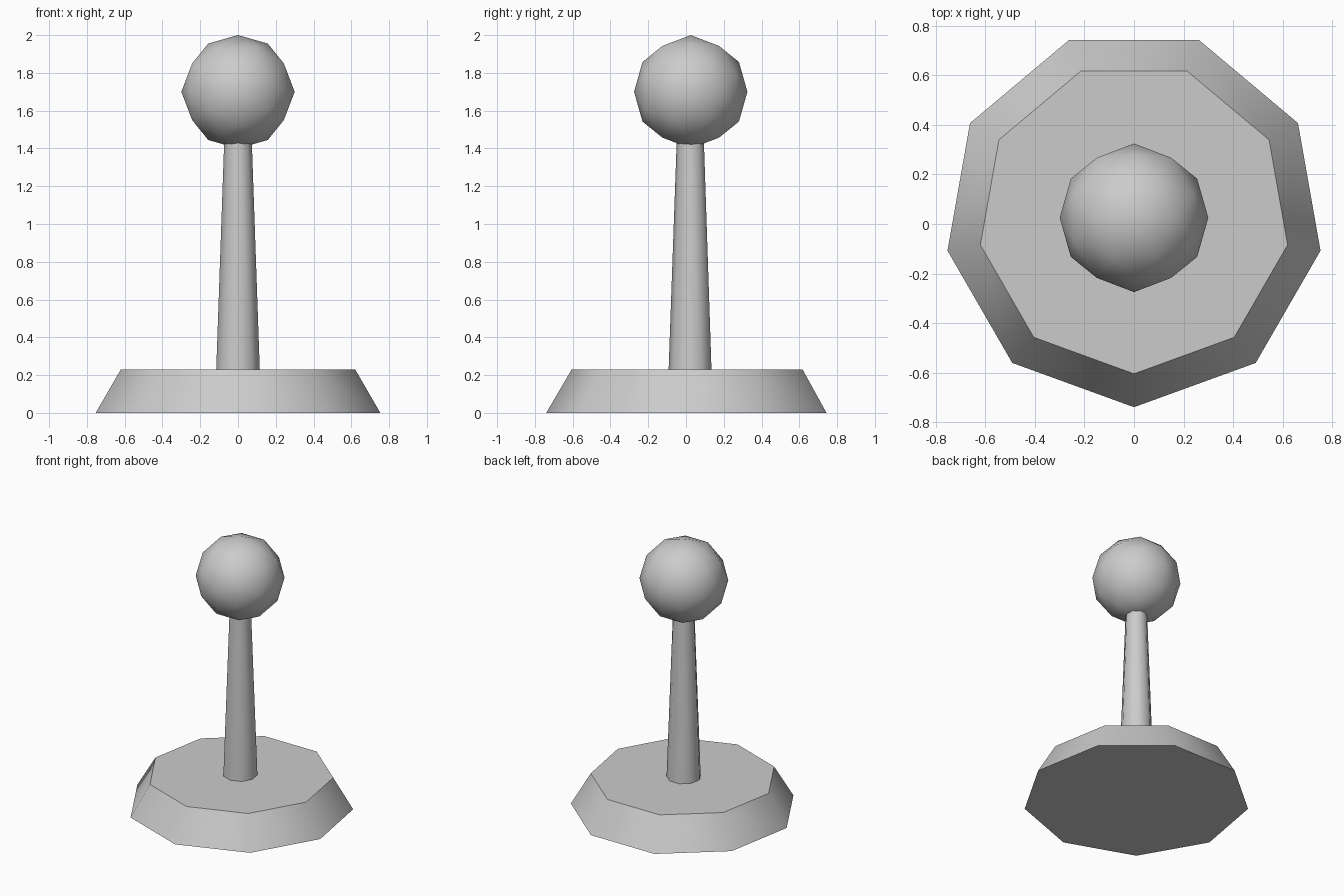
import bpy, bmesh, math
from mathutils import Vector

if "Cube" in bpy.data.objects:
    bpy.data.objects.remove(bpy.data.objects["Cube"])

CENTRE_Y = 0.025


def smooth(obj):
    bpy.ops.object.select_all(action='DESELECT')
    obj.select_set(True)
    bpy.context.view_layer.objects.active = obj
    bpy.ops.object.shade_smooth_by_angle(angle=math.radians(50))


def tapered(name, r_low, r_high, z_low, z_high):
    # Nine-sided frustum with one corner pointing to the front
    bpy.ops.mesh.primitive_cone_add(
        vertices=9, radius1=r_low, radius2=r_high, depth=z_high - z_low,
        location=(0, CENTRE_Y, (z_low + z_high) / 2), rotation=(0, 0, math.pi))
    obj = bpy.context.object
    obj.name = name
    smooth(obj)


def ball(name, radius, z):
    # Icosahedron aligned to the axes, subdivided once and pushed to a sphere
    phi = (1 + math.sqrt(5)) / 2
    bm = bmesh.new()
    for a in (-phi, phi):
        for b in (-1, 1):
            for co in ((a, b, 0), (0, a, b), (b, 0, a)):
                bm.verts.new(co)
    bmesh.ops.convex_hull(bm, input=bm.verts[:])
    bmesh.ops.subdivide_edges(bm, edges=bm.edges[:], cuts=1, use_grid_fill=True)
    for v in bm.verts:
        v.co = v.co.normalized() * radius
    bmesh.ops.recalc_face_normals(bm, faces=bm.faces[:])
    mesh = bpy.data.meshes.new(name)
    bm.to_mesh(mesh)
    bm.free()
    obj = bpy.data.objects.new(name, mesh)
    obj.location = Vector((0, CENTRE_Y, z))
    bpy.context.collection.objects.link(obj)
    smooth(obj)


# Foot, stem and round head
tapered("base", 0.765, 0.63, 0.0, 0.23)
tapered("stem", 0.117, 0.072, 0.23, 1.50)
ball("head", 0.30, 1.70)
